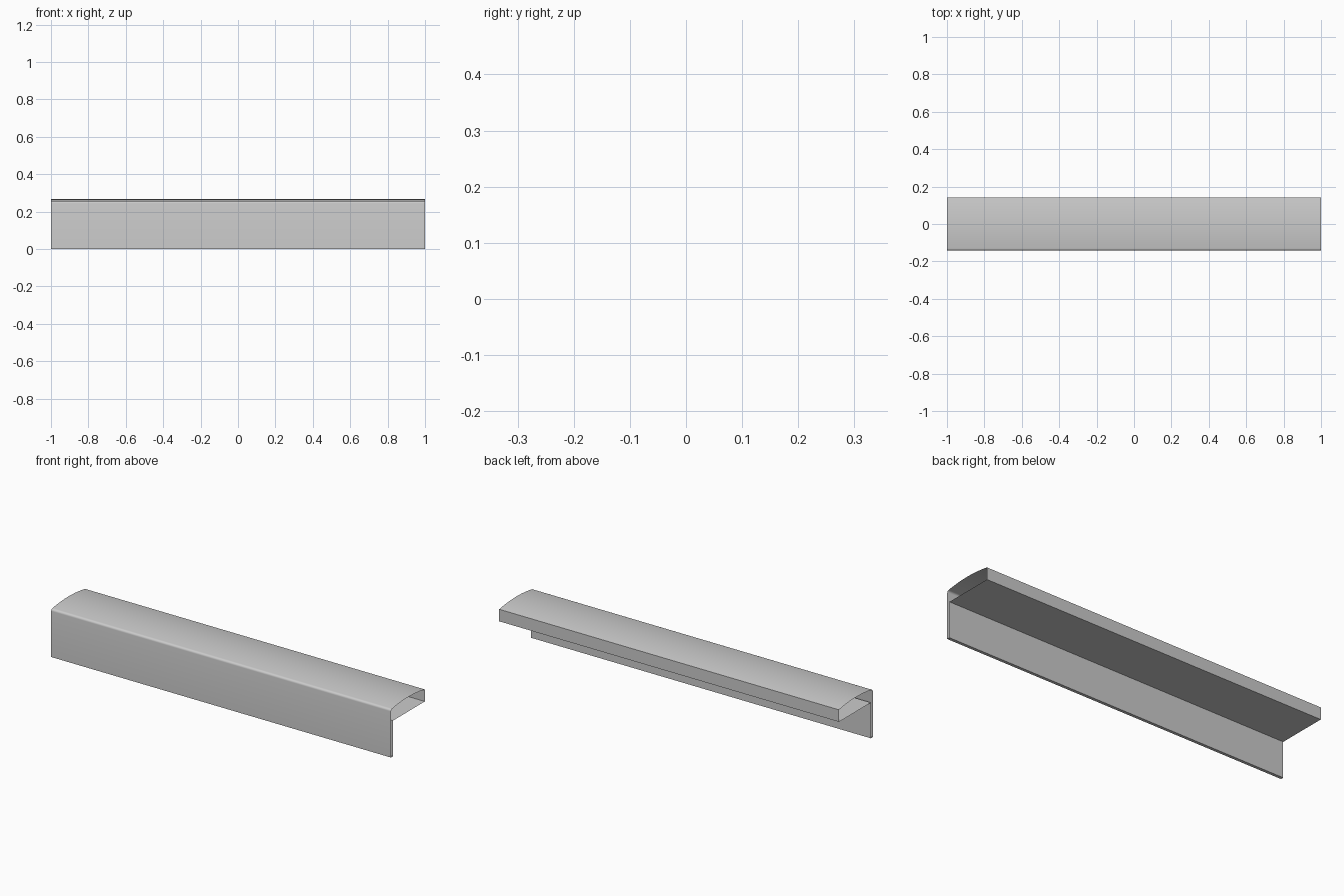
import bpy, bmesh
from math import sin, cos, pi

if "Cube" in bpy.data.objects:
    bpy.data.objects.remove(bpy.data.objects["Cube"])

HALF, W, WALL = 1.0, 0.142, 0.016     # half length, half depth, leg thickness
SHELF, BACK, TOP = 0.19, 0.254, 0.267 # heights of underside, rear edge and crown

# Closed cross-section (y, z): leg and flat underside
profile = [(-W, 0), (-W + WALL, 0), (-W + WALL, SHELF), (W, SHELF)]

# Shallow crowned top, from the rear edge to the front
N = 14
for i in range(N):
    y = W - (2 * W - 0.012) * i / (N - 1)
    profile.append((y, TOP - (TOP - BACK) * (y / W) ** 2))

# Small rounded corner into the front face
y0, z0 = profile[-1]
r = y0 + W
for i in range(1, 6):
    a = pi / 2 * i / 5
    profile.append((y0 - r * sin(a), z0 - r * (1 - cos(a))))

# Sweep the section along x, leaving the ends open
bm = bmesh.new()
left = [bm.verts.new((-HALF, y, z)) for y, z in profile]
right = [bm.verts.new((HALF, y, z)) for y, z in profile]
for i in range(len(profile)):
    j = (i + 1) % len(profile)
    bm.faces.new((left[i], left[j], right[j], right[i]))
bmesh.ops.recalc_face_normals(bm, faces=bm.faces)
# Make sure the underside of the shelf faces down
bm.faces.ensure_lookup_table()
if bm.faces[2].normal.z > 0:
    bmesh.ops.reverse_faces(bm, faces=bm.faces)

mesh = bpy.data.meshes.new("edge_trim")
bm.to_mesh(mesh)
bm.free()
trim = bpy.data.objects.new("edge_trim", mesh)
bpy.context.collection.objects.link(trim)
bpy.context.view_layer.objects.active = trim
trim.select_set(True)
bpy.ops.object.shade_smooth_by_angle(angle=0.6)
